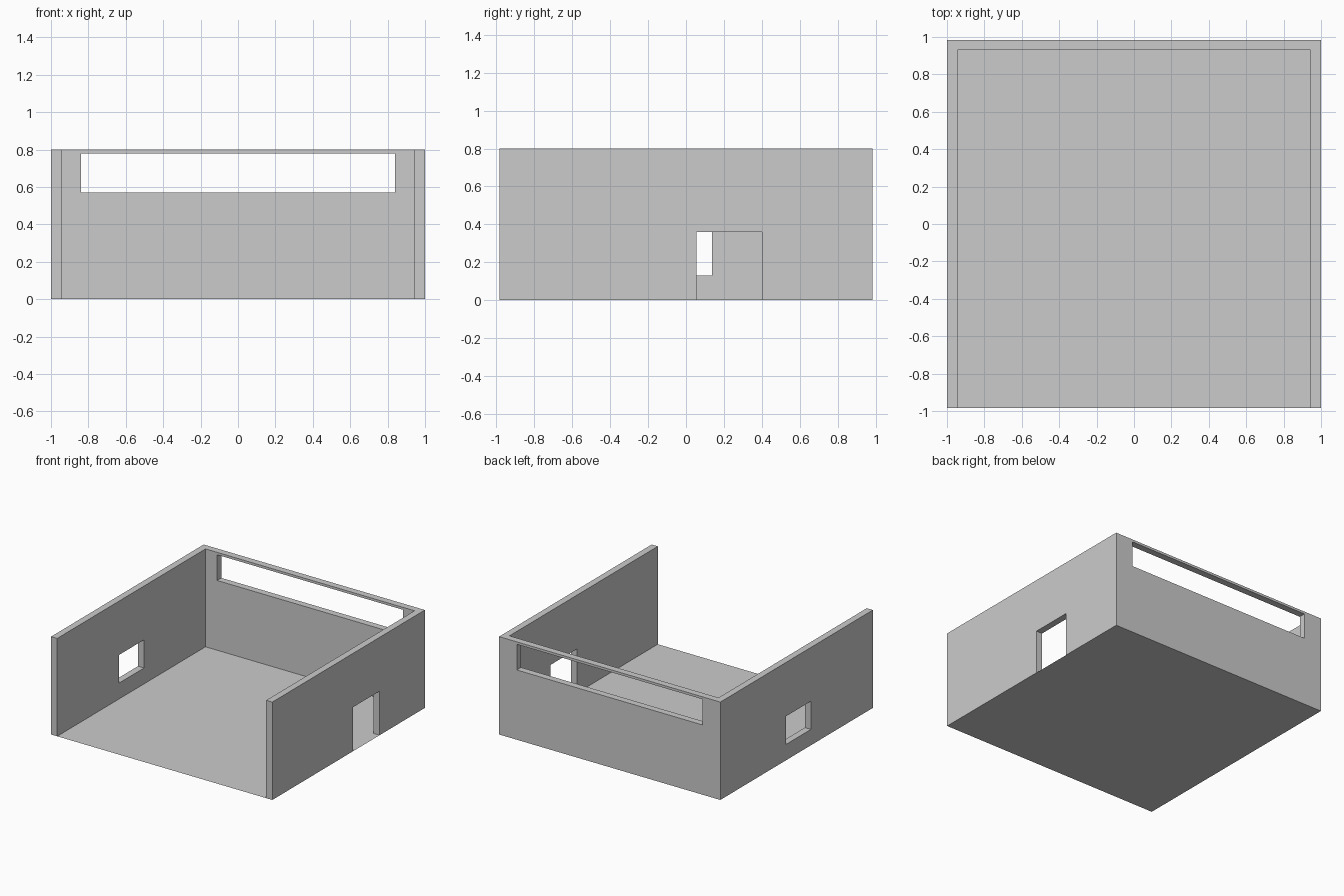
import bpy, bmesh

if "Cube" in bpy.data.objects:
    bpy.data.objects.remove(bpy.data.objects["Cube"])

W, D, H, T = 1.0, 0.985, 0.8, 0.055   # half width, half depth, height, wall thickness


def add_object(name, bm):
    mesh = bpy.data.meshes.new(name)
    bm.to_mesh(mesh)
    bm.free()
    ob = bpy.data.objects.new(name, mesh)
    bpy.context.collection.objects.link(ob)
    return ob


def box_cutter(name, x, y, z):
    bm = bmesh.new()
    bmesh.ops.create_cube(bm, size=1)
    for v in bm.verts:
        for i, (lo, hi) in enumerate((x, y, z)):
            v.co[i] = hi if v.co[i] > 0 else lo
    ob = add_object(name, bm)
    ob.hide_render = True
    return ob


# Walls: U-shaped plan, open at the front, extruded upwards
plan = [(-W, -D), (-W + T, -D), (-W + T, D - T), (W - T, D - T),
        (W - T, -D), (W, -D), (W, D), (-W, D)]
bm = bmesh.new()
face = bm.faces.new([bm.verts.new((x, y, 0)) for x, y in plan])
ext = bmesh.ops.extrude_face_region(bm, geom=[face], use_keep_orig=True)
bmesh.ops.translate(bm, vec=(0, 0, H),
                    verts=[g for g in ext["geom"] if isinstance(g, bmesh.types.BMVert)])
bmesh.ops.recalc_face_normals(bm, faces=bm.faces)
walls = add_object("walls", bm)

# Openings: back clerestory, left window, right doorway
cutters = [
    box_cutter("back_window_cutter", (-0.84, 0.84), (0.85, 1.1), (0.57, 0.78)),
    box_cutter("left_window_cutter", (-1.1, -0.85), (-0.185, 0.137), (0.13, 0.36)),
    box_cutter("doorway_cutter", (0.85, 1.1), (0.055, 0.40), (-0.1, 0.36)),
]
for cutter in cutters:
    mod = walls.modifiers.new(cutter.name, 'BOOLEAN')
    mod.operation = 'DIFFERENCE'
    mod.solver = 'EXACT'
    mod.object = cutter

# Apply the cuts and drop the wall undersides, which the floor covers
dg = bpy.context.evaluated_depsgraph_get()
bm = bmesh.new()
bm.from_mesh(bpy.data.meshes.new_from_object(walls.evaluated_get(dg)))
walls.modifiers.clear()
under = [f for f in bm.faces if all(abs(v.co.z) < 1e-4 for v in f.verts)]
bmesh.ops.delete(bm, geom=under, context='FACES')
bm.to_mesh(walls.data)
bm.free()
for cutter in cutters:
    bpy.data.objects.remove(cutter)

# Floor: single sheet under the whole room
bm = bmesh.new()
bm.faces.new([bm.verts.new(p) for p in ((-W, -D, 0), (W, -D, 0), (W, D, 0), (-W, D, 0))])
add_object("floor", bm)
